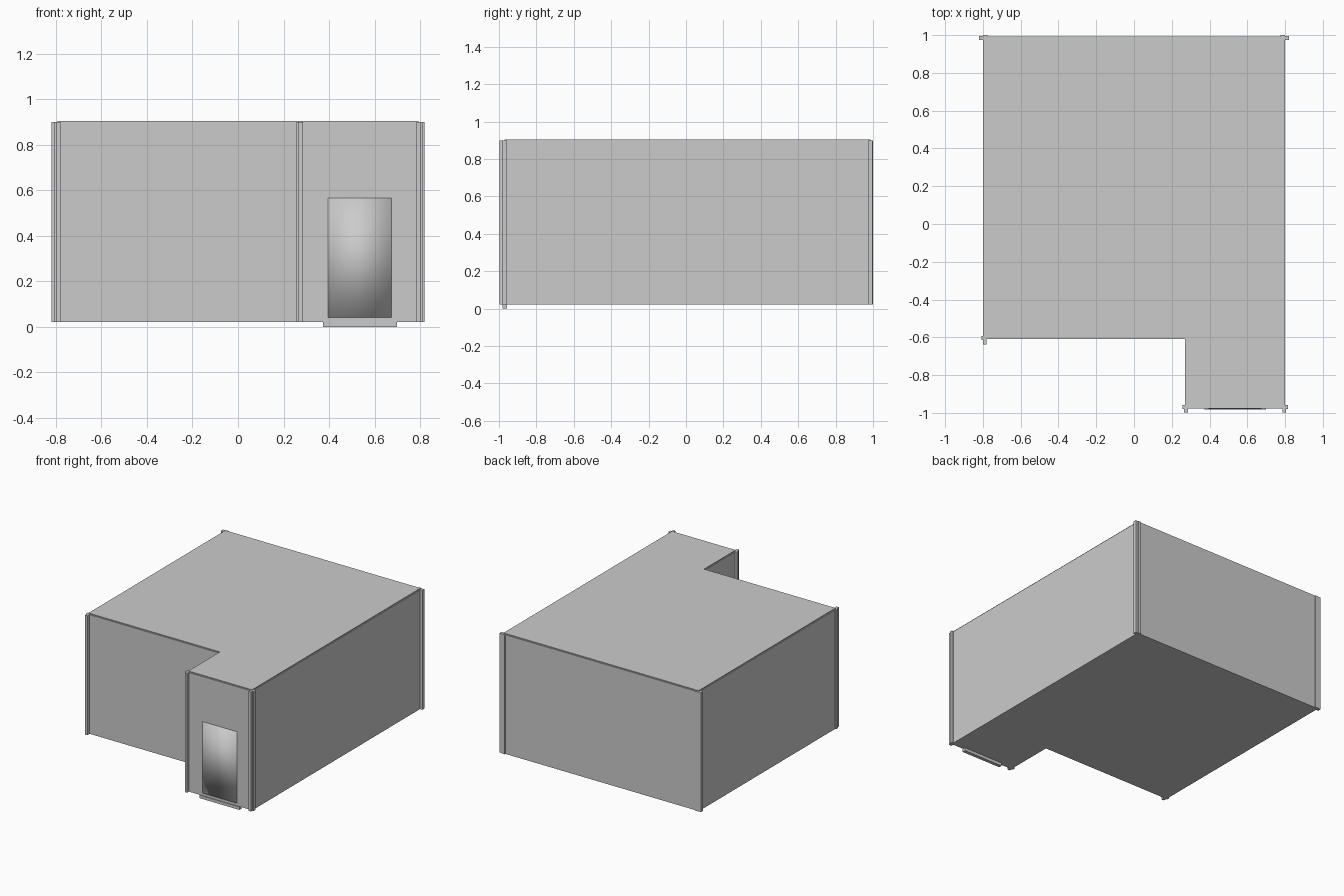
import bpy, bmesh

if "Cube" in bpy.data.objects:
    bpy.data.objects.remove(bpy.data.objects["Cube"])


def finish(name, bm):
    bmesh.ops.recalc_face_normals(bm, faces=bm.faces)
    mesh = bpy.data.meshes.new(name)
    bm.to_mesh(mesh)
    bm.free()
    ob = bpy.data.objects.new(name, mesh)
    bpy.context.collection.objects.link(ob)
    return ob


def prism(name, outline, z0, z1):
    """Extrude a plan outline vertically from z0 to z1."""
    bm = bmesh.new()
    face = bm.faces.new([bm.verts.new((x, y, z0)) for x, y in outline])
    top = bmesh.ops.extrude_face_region(bm, geom=[face])["geom"]
    verts = [v for v in top if isinstance(v, bmesh.types.BMVert)]
    bmesh.ops.translate(bm, verts=verts, vec=(0, 0, z1 - z0))
    # restore a bottom face if the extrusion consumed it
    rim = [e for e in bm.edges if e.is_boundary]
    if rim:
        bmesh.ops.holes_fill(bm, edges=rim)
    return finish(name, bm)


def box(name, x0, x1, y0, y1, z0, z1):
    return prism(name, [(x0, y0), (x1, y0), (x1, y1), (x0, y1)], z0, z1)


def l_plan(i):
    """L-shaped floor plan, inset by i."""
    return [(-0.80 + i, -0.61 + i), (0.27 + i, -0.61 + i), (0.27 + i, -0.977 + i),
            (0.80 - i, -0.977 + i), (0.80 - i, 0.993 - i), (-0.80 + i, 0.993 - i)]


# Walls and roof slab
prism("walls", l_plan(0.0), 0.022, 0.898)
prism("roof", l_plan(0.006), 0.898, 0.905)


def corner_trim(name, cross, stem):
    """T-shaped corner trim made of a wide board and a narrow stem."""
    box(name + "_board", *cross, 0.022, 0.90)
    box(name + "_stem", *stem, 0.022, 0.90)


# Front corner trims
corner_trim("porch_left_trim", (0.257, 0.285, -0.98, -0.957), (0.266, 0.285, -0.998, -0.98))
corner_trim("porch_right_trim", (0.785, 0.814, -0.98, -0.957), (0.785, 0.804, -0.998, -0.98))
corner_trim("front_left_trim", (-0.808, -0.78, -0.614, -0.592), (-0.80, -0.78, -0.637, -0.614))

# Back corner trims, mirrored
for side, s in (("left", -1), ("right", 1)):
    corner_trim("back_%s_trim" % side,
                (*sorted((s * 0.80, s * 0.82)), 0.973, 0.996),
                (*sorted((s * 0.775, s * 0.80)), 0.98, 1.0))

# Door panel with soft shading, and doorstep
door = box("door", 0.395, 0.675, -0.979, -0.965, 0.042, 0.567)
for p in door.data.polygons:
    p.use_smooth = True
box("doorstep", 0.373, 0.699, -0.982, -0.957, 0.0, 0.022)
